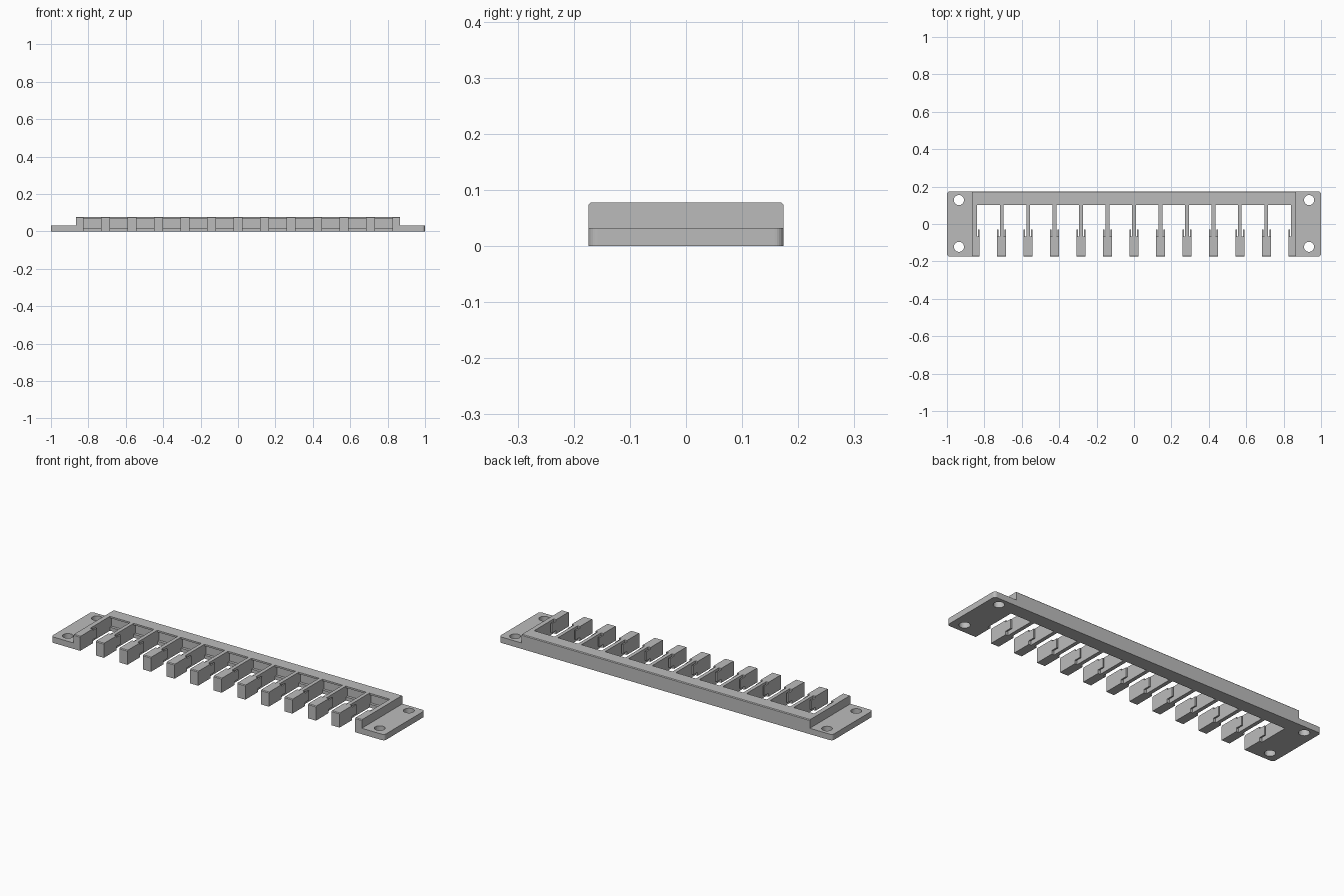
import bpy, bmesh, math
from mathutils import Vector

cube = bpy.data.objects.get("Cube")
if cube:
    bpy.data.objects.remove(cube, do_unlink=True)

HALF_D, TOP, PLATE_T = 0.174, 0.078, 0.032
WALL_X, PITCH, RAIL_Y = 0.865, 0.1415, 0.102
CH = 0.004

grey = bpy.data.materials.new("plain grey")
grey.use_nodes = True
grey.diffuse_color = (0.5, 0.5, 0.5, 1)
grey.node_tree.nodes["Principled BSDF"].inputs["Base Color"].default_value = (0.5, 0.5, 0.5, 1)


def prism(bm, points, depth):
    """Extrude a closed outline of 3D points along a vector."""
    face = bm.faces.new([bm.verts.new(p) for p in points])
    made = bmesh.ops.extrude_face_region(bm, geom=[face])["geom"]
    bmesh.ops.translate(bm, vec=Vector(depth),
                        verts=[g for g in made if isinstance(g, bmesh.types.BMVert)])


def box(bm, x0, x1, y0, y1, z0, z1):
    prism(bm, [(x0, y0, z0), (x1, y0, z0), (x1, y1, z0), (x0, y1, z0)], (0, 0, z1 - z0))


def finish(bm, name):
    bmesh.ops.recalc_face_normals(bm, faces=bm.faces)
    mesh = bpy.data.meshes.new(name)
    bm.to_mesh(mesh)
    bm.free()
    mesh.materials.append(grey)
    obj = bpy.data.objects.new(name, mesh)
    bpy.context.collection.objects.link(obj)
    return obj


# Back rail with a shallow groove on its inner face and chamfered back edge
bm = bmesh.new()
profile = [(RAIL_Y, 0), (HALF_D, 0), (HALF_D, TOP - CH), (HALF_D - CH, TOP), (RAIL_Y, TOP),
           (RAIL_Y, 0.069), (RAIL_Y + 0.015, 0.069), (RAIL_Y + 0.015, 0.019), (RAIL_Y, 0.019)]
prism(bm, [(-0.85, y, z) for y, z in profile], (1.7, 0, 0))
finish(bm, "back_rail")

for side, label in ((1, "left"), (-1, "right")):
    # Mounting plate with rounded outer corners
    bm = bmesh.new()
    r = 0.016
    outline = [(0.845, HALF_D), (0.845, -HALF_D)]
    for cy, start in ((-HALF_D + r, -90), (HALF_D - r, 0)):
        for i in range(7):
            a = math.radians(start + 15 * i)
            outline.append((1 - r + r * math.cos(a), cy + r * math.sin(a)))
    prism(bm, [(side * x, y, 0) for x, y in outline], (0, 0, PLATE_T))
    plate = finish(bm, label + "_mounting_plate")

    # Screw holes
    bm = bmesh.new()
    for y in (-0.122, 0.128):
        ring = [(side * 0.936 + 0.027 * math.cos(math.tau * i / 32),
                 y + 0.027 * math.sin(math.tau * i / 32), -0.05) for i in range(32)]
        prism(bm, ring, (0, 0, 0.15))
    cutter = finish(bm, label + "_hole_cutter")
    cutter.hide_render = True
    cutter.hide_viewport = True
    cutter.display_type = "WIRE"
    cut = plate.modifiers.new("holes", "BOOLEAN")
    cut.object = cutter
    cut.operation = "DIFFERENCE"
    cut.solver = "EXACT"

    # Raised end wall, with chamfered top ends
    bm = bmesh.new()
    wall = [(-HALF_D, 0), (HALF_D, 0), (HALF_D, TOP - CH), (HALF_D - CH, TOP),
            (-HALF_D + CH, TOP), (-HALF_D, TOP - CH)]
    prism(bm, [(side * 0.84, y, z) for y, z in wall], (side * (WALL_X - 0.84), 0, 0))
    finish(bm, label + "_end_wall")


def add_tooth(name, cx, sides, with_stem=True):
    """Divider: front block, thin stem to the rail, catch lips behind the block."""
    bm = bmesh.new()
    x0 = cx - 0.024 if -1 in sides else cx - 0.01
    x1 = cx + 0.024 if 1 in sides else cx + 0.01
    block = [(-HALF_D, 0), (-0.066, 0), (-0.066, TOP), (-HALF_D + CH, TOP), (-HALF_D, TOP - CH)]
    prism(bm, [(x0, y, z) for y, z in block], (x1 - x0, 0, 0))
    if with_stem:
        box(bm, cx - 0.01, cx + 0.01, -0.07, RAIL_Y + 0.02, 0, TOP)
    for s in sides:
        xa, xb = sorted((cx + s * 0.016, cx + s * 0.024))
        box(bm, xa, xb, -0.07, -0.03, 0.019, 0.069)
    finish(bm, name)


# Row of dividers and the half dividers on the end walls
for k in range(-5, 6):
    add_tooth("divider_%d" % (k + 6), k * PITCH, (-1, 1))
add_tooth("left_half_divider", 6 * PITCH, (-1,), False)
add_tooth("right_half_divider", -6 * PITCH, (1,), False)
